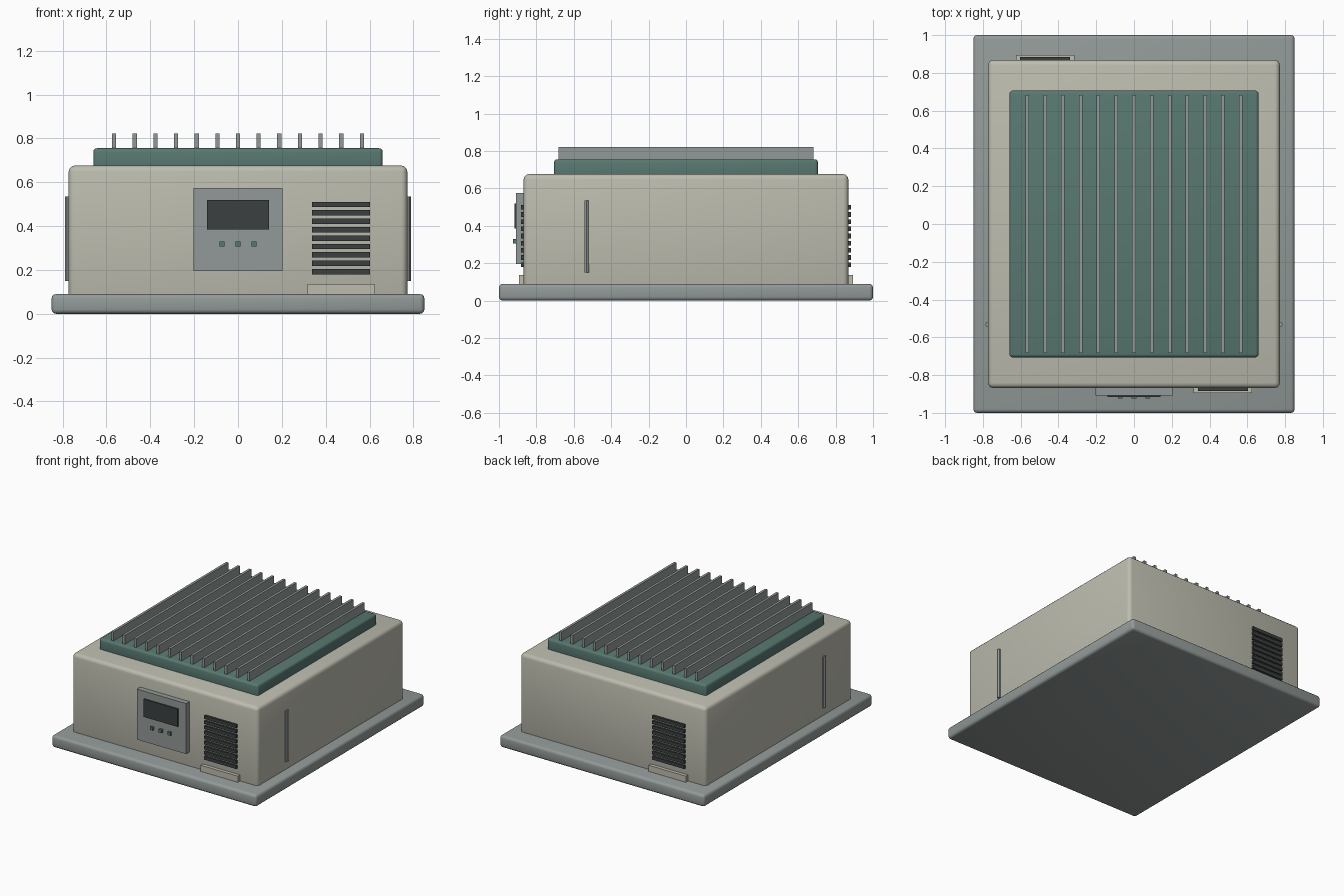
import bpy, math

if "Cube" in bpy.data.objects:
    bpy.data.objects.remove(bpy.data.objects["Cube"])


def mat(name, r, g, b):
    m = bpy.data.materials.new(name)
    m.diffuse_color = (r, g, b, 1)
    m.use_nodes = True
    m.node_tree.nodes["Principled BSDF"].inputs["Base Color"].default_value = m.diffuse_color
    return m


BEIGE = mat("beige_casing", 0.51, 0.505, 0.43)
GREY = mat("grey_metal", 0.287, 0.323, 0.314)
GREEN = mat("dark_green", 0.098, 0.188, 0.162)
DARK = mat("charcoal", 0.045, 0.051, 0.051)


def box(name, x, y, z, material, bevel=0.0):
    """Box from (min, max) ranges, with optional rounded edges."""
    bpy.ops.mesh.primitive_cube_add(size=1, location=[(a + b) / 2 for a, b in (x, y, z)])
    o = bpy.context.object
    o.name = name
    o.scale = [b - a for a, b in (x, y, z)]
    bpy.ops.object.transform_apply(location=False, rotation=False, scale=True)
    o.data.materials.append(material)
    if bevel:
        mod = o.modifiers.new("rounded_edges", 'BEVEL')
        mod.width = bevel
        mod.segments = 3
        bpy.ops.object.modifier_apply(modifier=mod.name)
        bpy.ops.object.shade_smooth_by_angle(angle=math.radians(35))
    return o


# Main stacked housing
box("base_plate", (-0.85, 0.85), (-1, 1), (0, 0.09), GREY, 0.02)
box("casing", (-0.772, 0.772), (-0.868, 0.868), (0.06, 0.676), BEIGE, 0.027)
box("top_plate", (-0.66, 0.66), (-0.706, 0.706), (0.64, 0.755), GREEN, 0.017)

# Cooling fins
for i in range(13):
    x = -0.565 + i * 1.13 / 12
    box(f"cooling_fin_{i + 1}", (x - 0.0095, x + 0.0095), (-0.682, 0.682), (0.745, 0.822), GREY)

# Control panel with screen and buttons
box("control_panel", (-0.204, 0.204), (-0.908, -0.85), (0.195, 0.574), GREY)
box("screen", (-0.141, 0.141), (-0.917, -0.9), (0.385, 0.519), DARK)
for i in (-1, 0, 1):
    x = i * 0.073
    box(f"button_{i + 2}", (x - 0.012, x + 0.012), (-0.924, -0.9), (0.306, 0.33), GREEN)

# Vents and ledges: front right, and the same turned half way round at the back
for side, s in (("front", 1), ("back", -1)):
    for i in range(9):
        z = 0.192 + i * 0.0383
        box(f"{side}_vent_slat_{i + 1}", sorted((0.338 * s, 0.603 * s)),
            sorted((-0.883 * s, -0.855 * s)), (z - 0.0125, z + 0.0125), DARK)
    box(f"{side}_vent_ledge", sorted((0.316 * s, 0.625 * s)),
        sorted((-0.894 * s, -0.855 * s)), (0.08, 0.136), BEIGE)

# Slim six-sided rods on both sides
for side, s in (("right", 1), ("left", -1)):
    bpy.ops.mesh.primitive_cylinder_add(vertices=6, radius=0.015, depth=0.384,
                                        location=(0.773 * s, -0.531, 0.342),
                                        rotation=(0, 0, math.pi / 2))
    o = bpy.context.object
    o.name = f"{side}_side_rod"
    o.data.materials.append(GREY)
